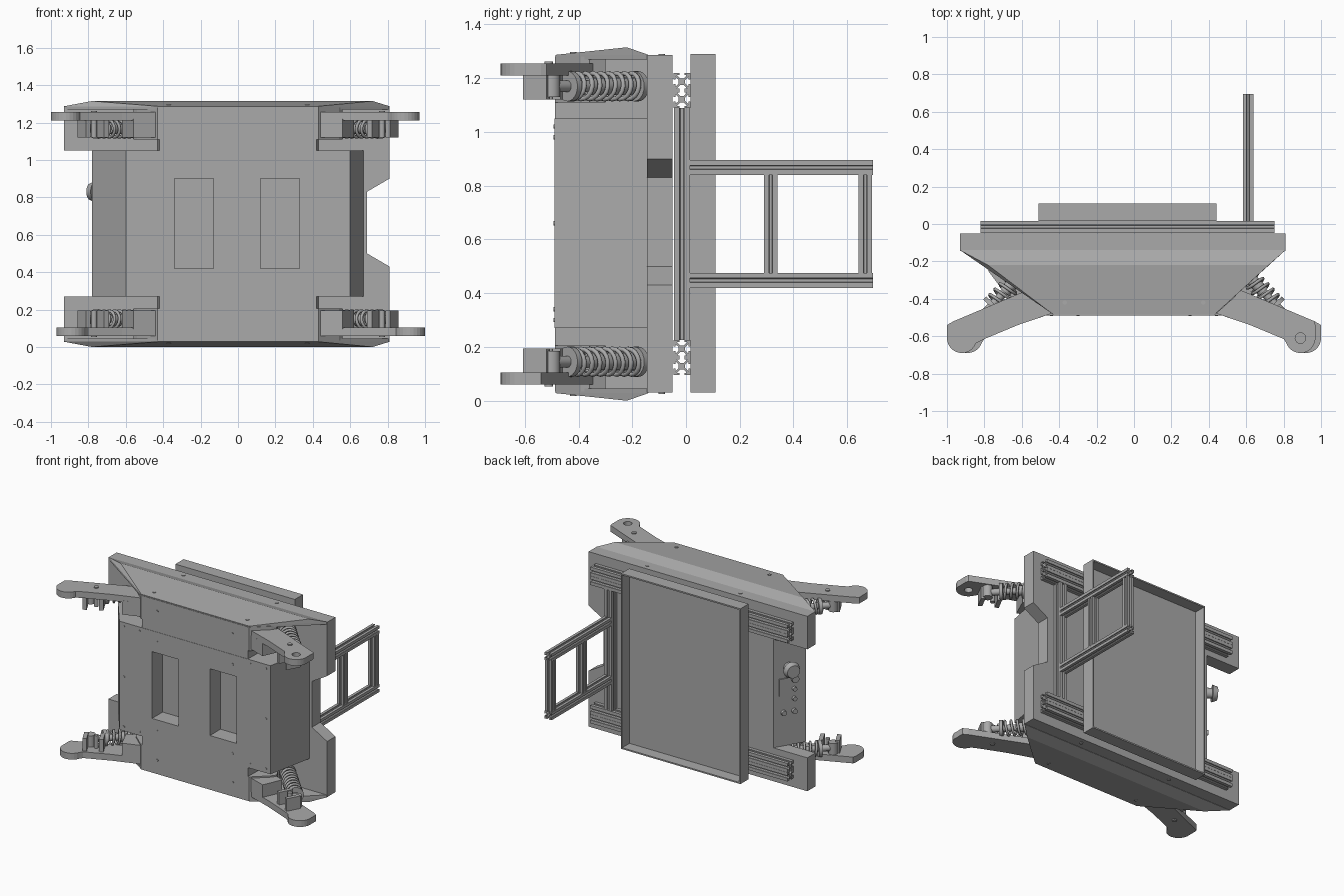
import bpy, bmesh, math
from mathutils import Vector, Matrix

if "Cube" in bpy.data.objects:
    bpy.data.objects.remove(bpy.data.objects["Cube"], do_unlink=True)

grey = bpy.data.materials.new("plain_grey")
grey.use_nodes = True
grey.diffuse_color = (0.4, 0.4, 0.4, 1)
grey.node_tree.nodes["Principled BSDF"].inputs["Base Color"].default_value = (0.4, 0.4, 0.4, 1)

TOP = 1.315  # height used to mirror upper parts to lower ones


def finish(name, bm, flip=(1, 1), smooth=False):
    """Turn a bmesh into an object, mirrored in x and/or z on request."""
    for v in bm.verts:
        v.co.x *= flip[0]
        if flip[1] < 0:
            v.co.z = TOP - v.co.z
    bmesh.ops.recalc_face_normals(bm, faces=bm.faces[:])
    for f in bm.faces:
        f.smooth = smooth and len(f.verts) == 4
    me = bpy.data.meshes.new(name)
    bm.to_mesh(me)
    bm.free()
    me.materials.append(grey)
    ob = bpy.data.objects.new(name, me)
    bpy.context.collection.objects.link(ob)
    return ob


def prism(name, pts, axis, lo, hi, flip=(1, 1)):
    """Extrude a 2D outline along an axis."""
    place = {"X": lambda a, b, t: (t, a, b),
             "Y": lambda a, b, t: (a, t, b),
             "Z": lambda a, b, t: (a, b, t)}[axis]
    bm = bmesh.new()
    ends = [[bm.verts.new(place(a, b, t)) for a, b in pts] for t in (lo, hi)]
    bm.faces.new(ends[0])
    bm.faces.new(ends[1])
    n = len(pts)
    for i in range(n):
        j = (i + 1) % n
        bm.faces.new((ends[0][i], ends[0][j], ends[1][j], ends[1][i]))
    return finish(name, bm, flip)


def box(name, x, y, z, flip=(1, 1)):
    return prism(name, [(x[0], y[0]), (x[1], y[0]), (x[1], y[1]), (x[0], y[1])], "Z", *z, flip)


def rod(name, a, b, r, flip=(1, 1), r2=None):
    """Cylinder or cone between two points."""
    a, b = Vector(a), Vector(b)
    bm = bmesh.new()
    m = Matrix.Translation((a + b) / 2) @ (b - a).to_track_quat("Z", "Y").to_matrix().to_4x4()
    bmesh.ops.create_cone(bm, cap_ends=True, segments=24, radius1=r,
                          radius2=r if r2 is None else r2, depth=(b - a).length, matrix=m)
    return finish(name, bm, flip, True)


def rail(name, axis, u, v, lo, hi, h=0.03):
    """Slotted aluminium extrusion centred on (u, v)."""
    side = [(1, -1), (1, -.28), (.78, -.28), (.78, -.58), (.38, -.2),
            (.38, .2), (.78, .58), (.78, .28), (1, .28)]
    pts = []
    for k in range(4):
        c, s = round(math.cos(k * math.pi / 2)), round(math.sin(k * math.pi / 2))
        pts += [(u + h * (c * a - s * b), v + h * (s * a + c * b)) for a, b in side]
    return prism(name, pts, axis, lo, hi)


def cut(ob, cutter):
    mod = ob.modifiers.new("cut", "BOOLEAN")
    mod.object, mod.operation, mod.solver = cutter, "DIFFERENCE", "EXACT"
    cutter.hide_render = True
    cutter.hide_set(True)
    cutter.display_type = "WIRE"


# Hull: rear flange, middle body and full-height core
prism("rear_flange", [(-.93, .03), (-.93, .27), (-.66, .27), (-.66, 1.05), (-.93, 1.05),
                      (-.93, 1.287), (.81, 1.287), (.81, .9), (.69, .83), (.69, .5),
                      (.81, .43), (.81, .03)], "Y", -.145, -.05)
body = prism("middle_body", [(-.6, -.49), (-.78, -.25), (-.66, -.052), (.69, -.052), (.6, -.49)],
             "Z", .27, 1.05)
core = prism("core_body", [(-.42, -.488), (-.43, -.14), (.43, -.14), (.42, -.488)], "Z", .035, 1.28)
for x0, x1 in ((-.34, -.13), (.12, .33)):
    window = box("window_cutter", (x0, x1), (-.55, -.37), (.42, .9))
    cut(body, window)
    cut(core, window)

# Faceted end covers, top and bottom
for fz, label in ((1, "top"), (-1, "bottom")):
    bm = bmesh.new()
    for x, y in ((-.93, -.14), (.81, -.14), (.43, -.485), (-.43, -.485)):
        for z in (1.27, 1.287):
            bm.verts.new((x, y, z))
    for x in (-.78, .72):
        bm.verts.new((x, -.22, TOP))
    bmesh.ops.convex_hull(bm, input=bm.verts[:])
    bmesh.ops.dissolve_limit(bm, angle_limit=.01, verts=bm.verts[:], edges=bm.edges[:])
    finish(label + "_cover", bm, (1, fz))
    for x in (-.37, .37):
        for y, z in ((-.09, 1.287), (-.42, 1.293)):
            rod(label + "_cover_bolt", (x, y, z - .01), (x, y, z + .004), .012, (1, fz))

# Bolts on the front plate
for x, heights in ((.3, (.13, .34, .98, 1.2)), (.565, (.3, .66, 1.02)), (.44, (.3, 1.02))):
    for s in (-1, 1):
        for z in heights:
            rod("front_bolt", (x * s, -.485, z), (x * s, -.493, z), .008)

# Suspension corners
arm_dir = Vector((.88, -.47, 0))
arm_side = Vector((.47, .88, 0))
hub = Vector((.905, -.61, 0))
for sx in (1, -1):
    for sz in (1, -1):
        f = (sx, sz)
        dx = -.015 * sx * sz
        corner = ("upper" if sz > 0 else "lower") + ("_left" if sx > 0 else "_right")
        prism(corner + "_pivot_bracket", [(.41, -.488), (.41, -.3), (.53, -.3), (.56, -.36), (.54, -.39),
                                          (.43, -.488)], "Z", 1.11, 1.28, f)
        # Swing arm with round wheel end
        end = [(hub.x + dx + .08 * math.cos(a), hub.y + .08 * math.sin(a))
               for a in [math.radians(200 + i * 14) for i in range(13)]]
        arm = prism(corner + "_arm", [(.55, -.345), (.43, -.475), (.62, -.54), (.8, -.615)] + end +
                    [(.985 + dx, -.54), (.965, -.52)], "Z", 1.21, 1.255, f)
        cut(arm, rod("hub_cutter", (hub.x + dx, hub.y, 1.1), (hub.x + dx, hub.y, 1.35), .028, f))
        for x, y in ((.5, -.39), (.77, -.51)):
            rod(corner + "_arm_pin", (x, y, 1.12), (x, y, 1.262), .016, f)
        prism(corner + "_arm_root", [(.53, -.345), (.43, -.475), (.56, -.52), (.62, -.385)],
              "Z", 1.12, 1.22, f)
        # Clevis under the arm holding the shock
        c = Vector((.775, -.53, 0))
        for off in (-.055, .055):
            m = c + arm_dir * off
            q = [m + arm_dir * a * .014 + arm_side * b * .05
                 for a, b in ((-1, -1), (1, -1), (1, 1), (-1, 1))]
            prism(corner + "_clevis", [(p.x, p.y) for p in q], "Z", 1.12, 1.21, f)
        # Shock absorber: body, collars, rod and coil spring
        a, b = Vector((.5, -.16, 1.17)), Vector((.82, -.5, 1.17))
        rod(corner + "_shock_body", a, a.lerp(b, .6), .032, f)
        rod(corner + "_shock_rod", a, b, .022, f)
        rod(corner + "_shock_eye", b - Vector((0, 0, .04)), b + Vector((0, 0, .04)), .032, f)
        for t in (.05, .78):
            rod(corner + "_spring_collar", a.lerp(b, t), a.lerp(b, t + .05), .056, f)
        d = (b - a).normalized()
        side = d.cross(Vector((0, 0, 1)))
        cu = bpy.data.curves.new(corner + "_spring", "CURVE")
        cu.dimensions, cu.bevel_depth, cu.bevel_resolution = "3D", .009, 1
        sp = cu.splines.new("POLY")
        turns, seg = 8, 16
        sp.points.add(turns * seg)
        for i, pt in enumerate(sp.points):
            g = i / seg * math.tau
            p = a.lerp(b, .1 + .68 * i / (turns * seg)) + .048 * (side * math.cos(g) + Vector((0, 0, math.sin(g))))
            pt.co = (p.x * sx, p.y, p.z if sz > 0 else TOP - p.z, 1)
        sp.use_smooth = True
        cu.materials.append(grey)
        bpy.context.collection.objects.link(bpy.data.objects.new(corner + "_spring", cu))

# Slotted rails behind the hull
for z in (1.122, 1.187, TOP - 1.122, TOP - 1.187):
    rail("cross_rail", "X", -.015, z, -.82, .75, .032)
rail("upright_rail", "Z", .61, -.015, .225, 1.09)

# Open rear tray
box("tray_floor", (-.51, .44), (.017, .027), (.03, 1.29))
for x in (-.51, .43):
    box("tray_side", (x, x + .01), (.017, .11), (.03, 1.29))
for z in (.03, 1.28):
    box("tray_end", (-.51, .44), (.017, .11), (z, z + .01))

# Handle frame
for z in (.448, .868):
    rail("handle_bar", "Y", .61, z, .015, .695, .028)
for y in (.315, .667):
    rail("handle_post", "Z", .61, y, .476, .84, .025)

# Control panel on the right rear slope
outer, inner = Vector((-.78, -.25, 0)), Vector((-.66, -.052, 0))
along = (inner - outer).normalized()
normal = Vector((-along.y, along.x, 0))


def control(name, t, z, r, depth, r2=None):
    p = outer.lerp(inner, t) + Vector((0, 0, z))
    rod(name, p - normal * .01, p + normal * depth, r, r2=r2)


control("stop_button_stem", .54, .83, .035, .06)
p = outer.lerp(inner, .54) + Vector((0, 0, .83))
rod("stop_button_cap", p + normal * .05, p + normal * .085, .058, r2=.045)
for t, z, r in ((.35, .74, .025), (.37, .67, .015), (.37, .6, .015), (.7, .51, .018), (.37, .51, .018)):
    control("panel_knob", t, z, r, .02)
s = outer.lerp(inner, .7)
q = [s + along * a * .03 + normal * b for a, b in ((-1, -.005), (1, -.005), (1, .008), (-1, .008))]
prism("panel_screen", [(v.x, v.y) for v in q], "Z", .63, .755)
